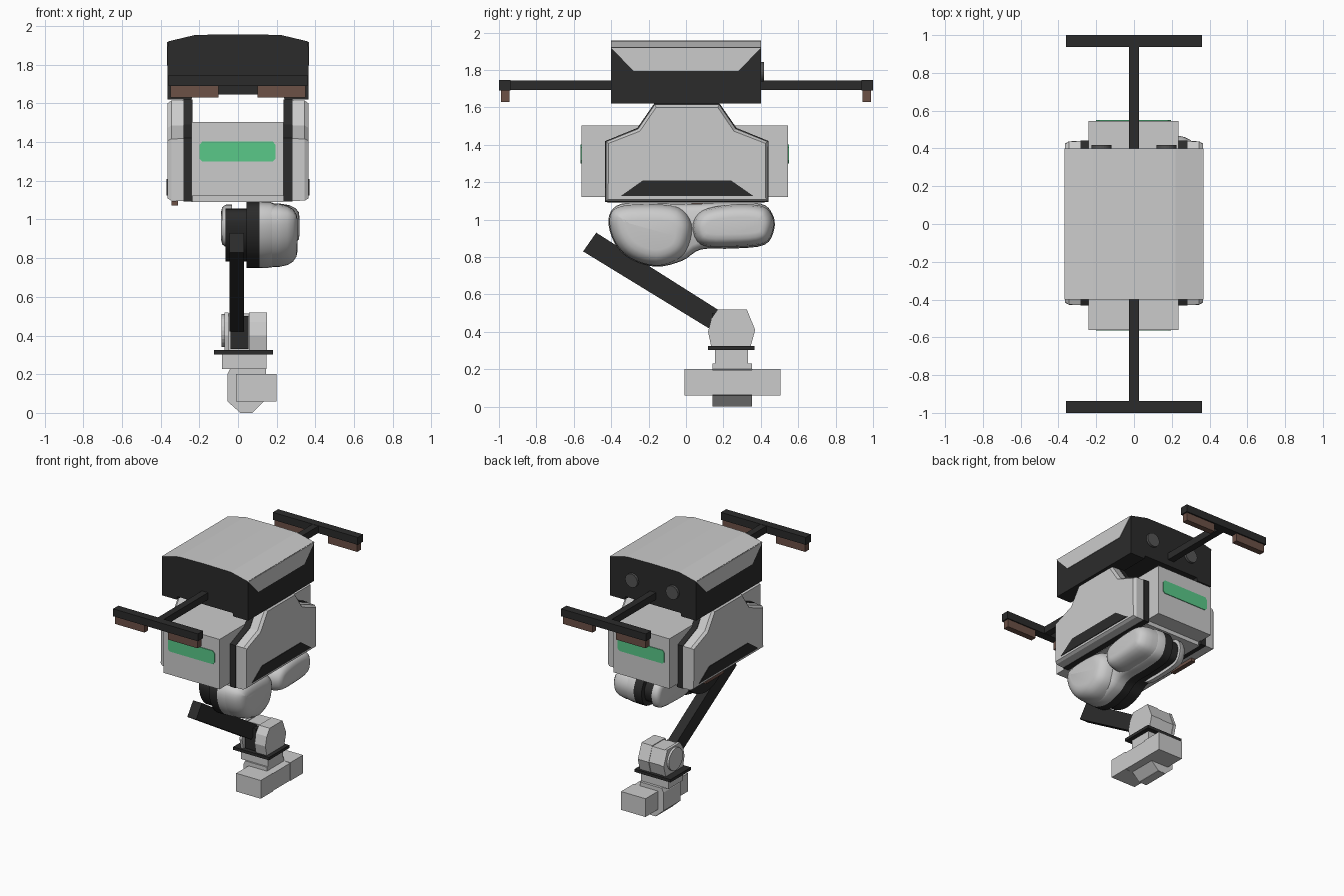
import bpy, bmesh, math
from mathutils import Vector

if "Cube" in bpy.data.objects:
    bpy.data.objects.remove(bpy.data.objects["Cube"])


def material(name, r, g, b):
    m = bpy.data.materials.new(name)
    m.diffuse_color = (r, g, b, 1)
    m.use_nodes = True
    m.node_tree.nodes["Principled BSDF"].inputs["Base Color"].default_value = m.diffuse_color
    return m


LIGHT = material("light_grey", 0.60, 0.60, 0.60)
BLACK = material("black", 0.024, 0.024, 0.024)
BROWN = material("brown", 0.15, 0.082, 0.062)
GREEN = material("green", 0.10, 0.58, 0.25)
LENS = material("lens_grey", 0.09, 0.09, 0.09)


def curve(pts, n=4):
    """Closed smooth outline through the points."""
    out, c = [], len(pts)
    for i in range(c):
        p = [Vector(pts[(i + k) % c]) for k in (-1, 0, 1, 2)]
        for j in range(n):
            t = j / n
            out.append(0.5 * (2 * p[1] + (p[2] - p[0]) * t
                              + (2 * p[0] - 5 * p[1] + 4 * p[2] - p[3]) * t * t
                              + (3 * p[1] - p[0] - 3 * p[2] + p[3]) * t ** 3))
    return out


def inset(pts, d):
    """Move a closed outline inwards by d."""
    p = [Vector(q) for q in pts]
    n = len(p)
    area = sum(p[i - 1].x * p[i].y - p[i].x * p[i - 1].y for i in range(n))
    s = 1 if area > 0 else -1
    out = []
    for i in range(n):
        a = (p[i] - p[i - 1]).normalized()
        b = (p[(i + 1) % n] - p[i]).normalized()
        t = (a + b).normalized()
        out.append(p[i] + Vector((-t.y, t.x)) * s * d)
    return out


def loft(name, pts, axis, rings, mat, smooth=False):
    """Stack (position, inset) copies of an outline along x, y or z."""
    bm = bmesh.new()
    loops = []
    for t, d in rings:
        ring = inset(pts, d) if d else pts
        loops.append([bm.verts.new({"x": (t, u, v), "y": (u, t, v),
                                    "z": (u, v, t)}[axis]) for u, v in ring])
    n = len(pts)
    for a, b in zip(loops, loops[1:]):
        for i in range(n):
            j = (i + 1) % n
            bm.faces.new((a[i], a[j], b[j], b[i]))
    bm.faces.new(loops[0])
    bm.faces.new(loops[-1])
    bmesh.ops.recalc_face_normals(bm, faces=bm.faces)
    me = bpy.data.meshes.new(name)
    bm.to_mesh(me)
    bm.free()
    me.materials.append(mat)
    ob = bpy.data.objects.new(name, me)
    bpy.context.collection.objects.link(ob)
    if smooth:
        bpy.ops.object.select_all(action='DESELECT')
        ob.select_set(True)
        bpy.context.view_layer.objects.active = ob
        bpy.ops.object.shade_smooth_by_angle(angle=math.radians(40))
    return ob


def prism(name, pts, axis, a, b, mat):
    return loft(name, pts, axis, [(a, 0), (b, 0)], mat)


def box(name, x0, x1, y0, y1, z0, z1, mat):
    return prism(name, [(x0, y0), (x1, y0), (x1, y1), (x0, y1)], "z", z0, z1, mat)


def circle(u, v, r, n=24):
    return [(u + r * math.cos(2 * math.pi * i / n),
             v + r * math.sin(2 * math.pi * i / n)) for i in range(n)]


# Head: black block with a light, slightly arched roof
head = prism("head", [(-.24, 1.62), (-.365, 1.62), (-.363, 1.92), (-.22, 1.954),
                      (0, 1.957), (.22, 1.954), (.363, 1.92), (.365, 1.62),
                      (.24, 1.62), (.235, 1.645), (-.235, 1.645)], "y", -.4, .4, BLACK)
head.data.materials.append(LIGHT)
for f in head.data.polygons:
    if f.normal.z > 0.5:
        f.material_index = 1

# Central battery box with floor plate
box("body_box", -.24, .235, -.56, .545, 1.12, 1.503, LIGHT)
box("floor_plate", -.24, .235, -.42, .42, 1.09, 1.12, LIGHT)

# Body sides: black inner frame, light outer shell, dark vent, roof flap
side = [(-.432, 1.093), (-.432, 1.42), (-.26, 1.49), (-.17, 1.62),
        (.18, 1.62), (.27, 1.49), (.442, 1.42), (.442, 1.093)]
for s, tag in ((1, "right"), (-1, "left")):
    prism("side_frame_" + tag, side, "x", s * .235, s * .282, BLACK)
    loft("side_shell_" + tag, side, "x",
         [(s * .282, .004), (s * .345, .006), (s * .364, .022)], LIGHT)
    prism("side_vent_" + tag, [(-.35, 1.125), (.362, 1.125), (.24, 1.21), (-.23, 1.21)],
          "x", s * .362, s * .369, BLACK)
    prism("roof_flap_" + tag, [(-.4, 1.918), (.4, 1.918), (.28, 1.795), (-.28, 1.795)],
          "x", s * .36, s * .368, LIGHT)
    prism("lens_" + tag, circle(s * .172, 1.79, .052), "y", .39, .418, LENS)

# Front and back: bumper on a stem with pads, and green stripe
stripe = [(-.2, 1.315), (-.185, 1.30), (.18, 1.30), (.195, 1.315),
          (.195, 1.385), (.18, 1.402), (-.185, 1.402), (-.2, 1.385)]
for s, tag, yb in ((-1, "front", -.56), (1, "back", .545)):
    prism("stripe_" + tag, stripe, "y", yb, yb + s * .005, GREEN)
    ys = sorted((s * .39, s * .95))
    box("bumper_stem_" + tag, -.026, .026, *ys, 1.692, 1.745, BLACK)
    ys = sorted((s * .937, s * 1.0))
    box("bumper_bar_" + tag, -.36, .36, *ys, 1.69, 1.747, BLACK)
    ys = sorted((s * .945, s * .99))
    for x0 in (-.35, .1):
        box("bumper_pad_" + tag, x0, x0 + .25, *ys, 1.63, 1.69, BROWN)

# Small contact block under the left side
box("contact_block", -.345, -.31, .03, .25, 1.072, 1.095, BROWN)

# Thigh: black plates inside, light moulded covers outside
thigh = curve([(-.415, 1.0), (-.37, 1.075), (-.25, 1.092), (0, 1.085), (.22, 1.092),
               (.4, 1.085), (.462, 1.03), (.472, .95), (.42, .865), (.25, .845),
               (.08, .84), (-.02, .78), (-.16, .748), (-.3, .79), (-.385, .88)])
front_lobe = curve([(-.415, 1.0), (-.37, 1.07), (-.22, 1.088), (-.04, 1.07),
                    (.035, .98), (.02, .86), (-.04, .785), (-.16, .748),
                    (-.3, .79), (-.385, .88)])
rear_lobe = curve([(.03, .96), (.08, 1.05), (.23, 1.085), (.4, 1.08), (.462, 1.03),
                   (.472, .95), (.42, .868), (.25, .848), (.08, .86)])
loft("thigh_plate", thigh, "x", [(.045, 0), (.112, 0)], BLACK, True)
loft("thigh_inner_plate", thigh, "x", [(-.065, .035), (.045, .035)], BLACK, True)
loft("thigh_cover", thigh, "x",
     [(.112, 0), (.17, .003), (.2, .015), (.215, .04)], LIGHT, True)
loft("thigh_front_lobe", front_lobe, "x",
     [(.13, .004), (.21, .006), (.255, .016), (.285, .034), (.302, .06), (.308, .09)],
     LIGHT, True)
loft("thigh_rear_lobe", rear_lobe, "x",
     [(.13, .004), (.22, .006), (.265, .014), (.298, .03), (.314, .05), (.318, .075)],
     LIGHT, True)
loft("thigh_inner_cover", rear_lobe, "x",
     [(-.03, .01), (-.065, .012), (-.082, .025), (-.088, .05)], LIGHT, True)

# Shin bar with knee block
prism("shin", [(-.48, .93), (-.55, .83), (.12, .42), (.2, .5)], "x", -.045, .03, BLACK)

# Ankle: light housing, joint cap, black slot at the front
ankle = [(.17, .52), (.325, .52), (.37, .41), (.345, .32), (.135, .32), (.118, .40), (.135, .47)]
prism("ankle_housing_right", ankle, "x", .058, .15, LIGHT)
prism("ankle_housing_left", ankle, "x", -.07, -.048, LIGHT)
prism("ankle_core", [(.185, .515), (.325, .515), (.365, .41), (.34, .32), (.185, .32)],
      "x", -.048, .058, LIGHT)
box("ankle_slot", -.04, .055, .14, .19, .33, .5, BLACK)
prism("ankle_cap", circle(.245, .425, .085), "x", -.086, -.07, LIGHT)

# Flange, neck and gripper
box("flange", -.124, .18, .118, .366, .302, .324, BLACK)
box("neck", -.084, .148, .155, .332, .228, .302, LIGHT)
prism("gripper_body", [(-.055, .06), (.01, .002), (.075, .002), (.135, .06), (.195, .062),
                       (.195, .195), (.145, .2), (.145, .23), (-.04, .23), (-.055, .2)],
      "y", .143, .352, LIGHT)
box("gripper_jaw_front", -.01, .198, -.007, .143, .06, .2, LIGHT)
box("gripper_jaw_back", -.01, .198, .352, .505, .06, .2, LIGHT)
box("gripper_foot", .01, .075, .145, .35, 0, .004, LIGHT)
